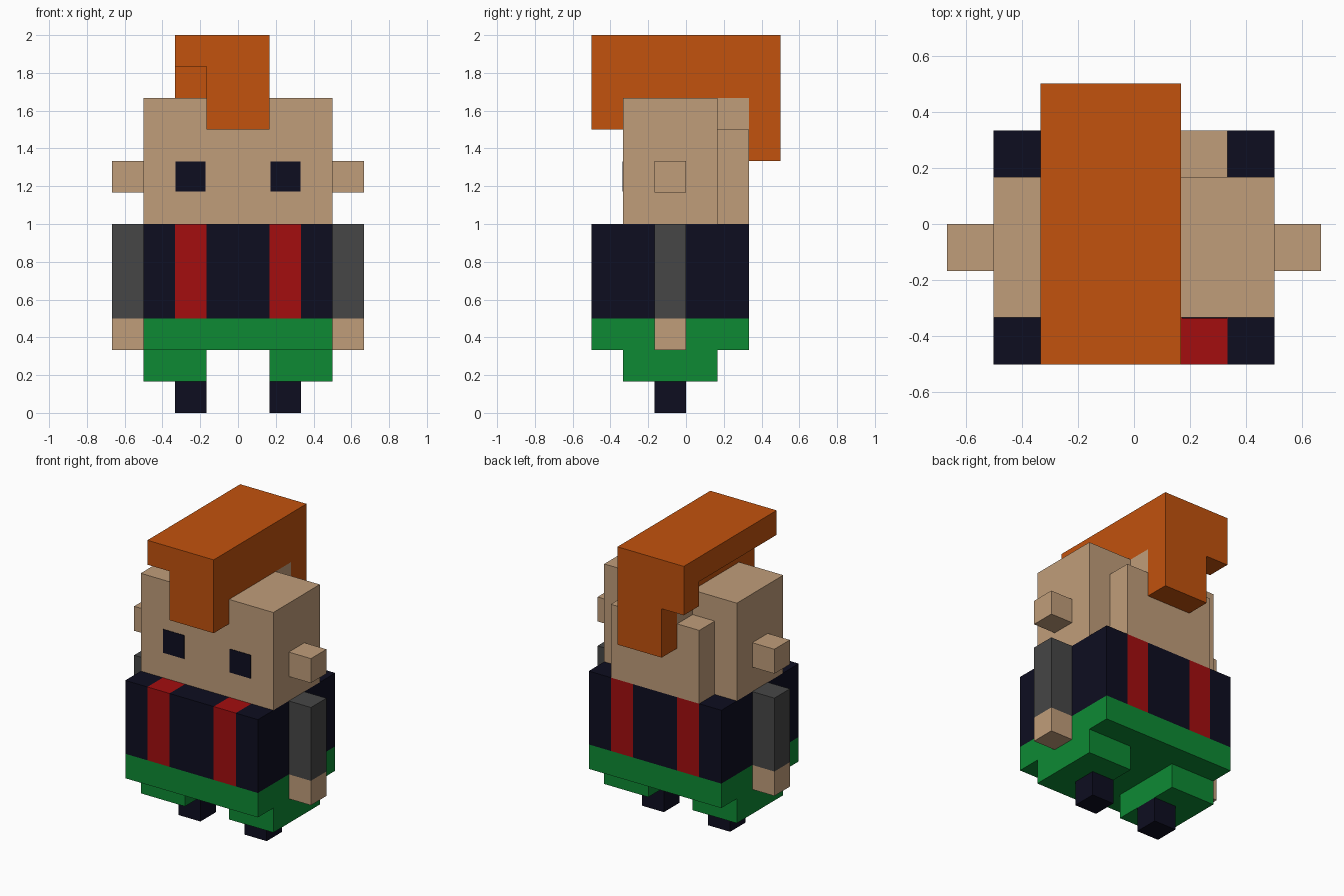
import bpy
import bmesh
from mathutils import Vector

cube = bpy.data.objects.get("Cube")
if cube:
    bpy.data.objects.remove(cube, do_unlink=True)

U = 1 / 6  # one block of the grid the figure is built on


def material(name, rgb):
    linear = [((c / 255 + 0.055) / 1.055) ** 2.4 if c > 10 else c / 255 / 12.92 for c in rgb]
    mat = bpy.data.materials.new(name)
    mat.use_nodes = True
    mat.diffuse_color = (*linear, 1)
    mat.node_tree.nodes["Principled BSDF"].inputs["Base Color"].default_value = (*linear, 1)
    return mat


SKIN = material("skin", (192, 157, 122))
HAIR = material("orange_hair", (194, 82, 13))
NAVY = material("navy", (13, 13, 32))
RED = material("red", (163, 13, 15))
GREEN = material("green", (13, 138, 52))
GREY = material("grey_sleeve", (70, 70, 70))


def add_object(name, bm, *mats):
    bmesh.ops.recalc_face_normals(bm, faces=bm.faces)
    mesh = bpy.data.meshes.new(name)
    bm.to_mesh(mesh)
    bm.free()
    for mat in mats:
        mesh.materials.append(mat)
    obj = bpy.data.objects.new(name, mesh)
    bpy.context.collection.objects.link(obj)
    return obj


def box_mesh(x, y, z):
    """Box from (low, high) ranges in blocks."""
    bm = bmesh.new()
    bmesh.ops.create_cube(bm, size=1)
    for v in bm.verts:
        v.co = Vector([(r[0] if c < 0 else r[1]) * U for c, r in zip(v.co, (x, y, z))])
    return bm


def box(name, x, y, z, mat):
    return add_object(name, box_mesh(x, y, z), mat)


def pair(name, x, y, z, mat):
    """The same box on both sides of the body."""
    box("left_" + name, x, y, z, mat)
    box("right_" + name, (-x[1], -x[0]), y, z, mat)


def extrude_profile(name, x, profile, mat):
    """Side (y, z) outline in blocks, extruded along x."""
    bm = bmesh.new()
    face = bm.faces.new([bm.verts.new((x[0] * U, y * U, z * U)) for y, z in profile])
    new = bmesh.ops.extrude_face_region(bm, geom=[face])["geom"]
    verts = [g for g in new if isinstance(g, bmesh.types.BMVert)]
    bmesh.ops.translate(bm, verts=verts, vec=((x[1] - x[0]) * U, 0, 0))
    return add_object(name, bm, mat)


# Legs and shorts
pair("foot", (1, 2), (-1, 0), (0, 1), NAVY)
pair("shorts_leg", (1, 3), (-2, 1), (1, 2), GREEN)
box("shorts", (-3, 3), (-3, 2), (2, 3), GREEN)

# Jacket with two red braces running over front, top and back
bm = box_mesh((-3, 3), (-3, 2), (3, 6))
for cut in (-2, -1, 1, 2):
    bmesh.ops.bisect_plane(bm, geom=bm.verts[:] + bm.edges[:] + bm.faces[:],
                           plane_co=(cut * U, 0, 0), plane_no=(1, 0, 0))
for f in bm.faces:
    f.material_index = int(U < abs(f.calc_center_median().x) < 2 * U)
add_object("jacket", bm, NAVY, RED)

# Arms
pair("sleeve", (3, 4), (-1, 0), (3, 6), GREY)
pair("hand", (3, 4), (-1, 0), (2, 3), SKIN)

# Head
box("head", (-3, 3), (-2, 1), (6, 10), SKIN)
box("head_back", (-2, 2), (1, 2), (6, 9), SKIN)
box("crown_back", (-1, 1), (1, 2), (9, 10), SKIN)
pair("ear", (3, 4), (-1, 0), (7, 8), SKIN)
pair("eye", (1.03, 1.99), (-2.02, -2), (7.03, 7.99), NAVY)

# Hair: central crest with forelock and back lock, plus a flap swept to one side
extrude_profile("hair_crest", (-1, 1), [(-3, 9), (-2, 9), (-2, 10), (2, 10),
                                        (2, 8), (3, 8), (3, 12), (-3, 12)], HAIR)
extrude_profile("hair_flap", (-2, -1), [(-3, 11), (2, 11), (2, 10), (3, 10),
                                        (3, 12), (-3, 12)], HAIR)
